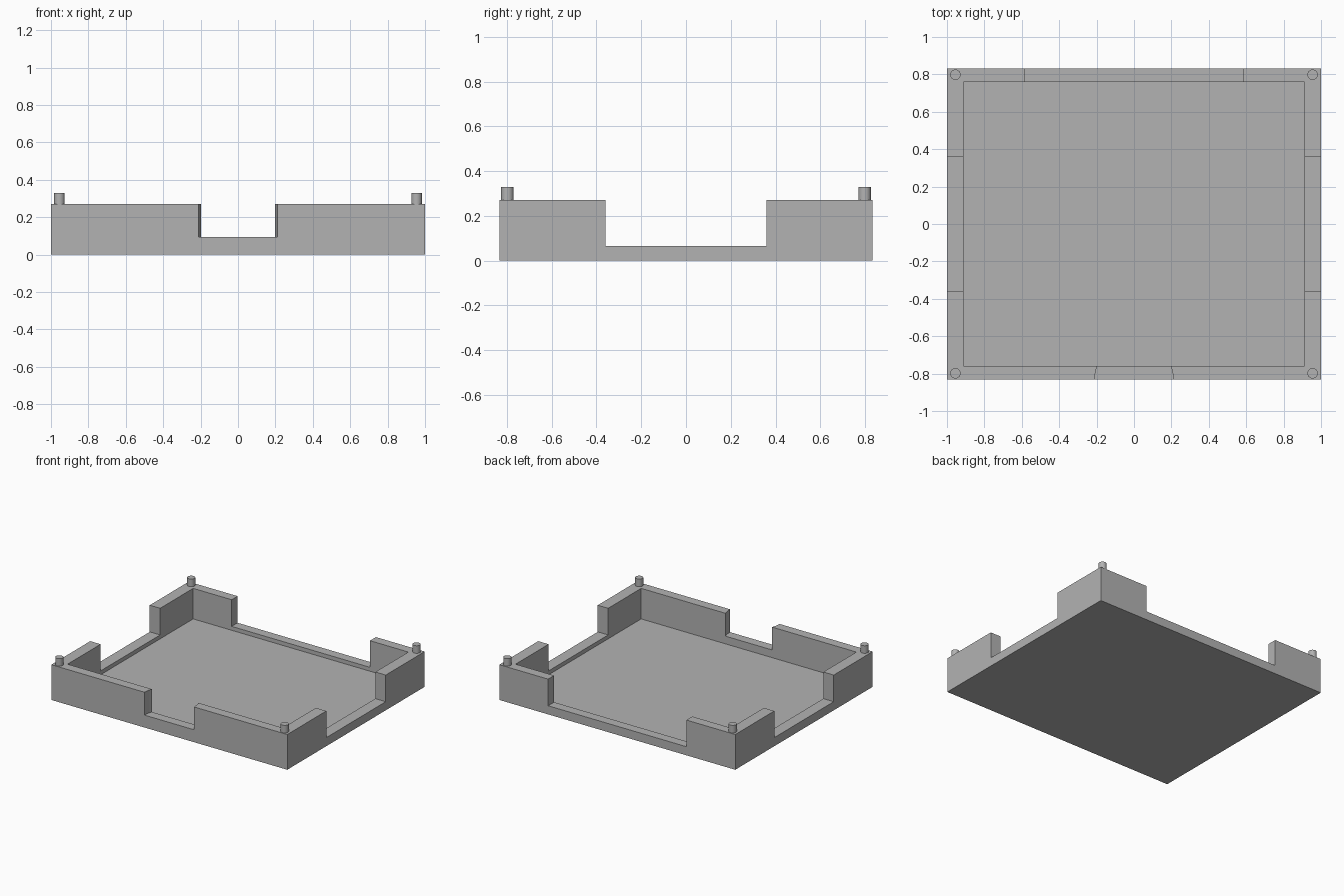
import bpy
import bmesh
from mathutils import Matrix, Vector

if "Cube" in bpy.data.objects:
    bpy.data.objects.remove(bpy.data.objects["Cube"])

W, D = 1.0, 0.832          # outer half sizes
IW, ID = 0.912, 0.76       # inner half sizes
FLOOR, RIM, PEG = 0.036, 0.27, 0.328
LOW, MID = 0.066, 0.095    # notch heights

grey = bpy.data.materials.new("plain grey")
grey.diffuse_color = (0.45, 0.45, 0.45, 1)
grey.use_nodes = True
grey.node_tree.nodes["Principled BSDF"].inputs["Base Color"].default_value = grey.diffuse_color


def finish(name, bm):
    mesh = bpy.data.meshes.new(name)
    bm.to_mesh(mesh)
    bm.free()
    mesh.materials.append(grey)
    obj = bpy.data.objects.new(name, mesh)
    bpy.context.collection.objects.link(obj)
    return obj


def box(name, lo, hi):
    lo, hi = Vector(lo), Vector(hi)
    bm = bmesh.new()
    bmesh.ops.create_cube(bm, size=1, matrix=Matrix.Translation((lo + hi) / 2)
                          @ Matrix.Diagonal((hi - lo).to_4d()))
    return finish(name, bm)


def cylinder(name, x, y, z0, z1, r, sides):
    bm = bmesh.new()
    bmesh.ops.create_cone(bm, cap_ends=True, segments=sides, radius1=r, radius2=r,
                          depth=z1 - z0, matrix=Matrix.Translation((x, y, (z0 + z1) / 2)))
    return finish(name, bm)


def smooth(obj):
    bpy.ops.object.select_all(action='DESELECT')
    obj.select_set(True)
    bpy.context.view_layer.objects.active = obj
    bpy.ops.object.shade_smooth_by_angle()


# Open tray: solid block with the inside and the wall notches cut away
tray = box("tray", (-W, -D, 0), (W, D, RIM))
cutters = [
    box("inside_cutter", (-IW, -ID, FLOOR), (IW, ID, 1)),
    box("side_notch_cutter", (-2, -0.36, LOW), (2, 0.36, 1)),
    box("back_notch_cutter", (-0.586, 0.5, LOW), (0.586, 2, 1)),
    cylinder("front_notch_cutter", 0, -D, MID, 1, 0.21, 64),
]
for cutter in cutters:
    mod = tray.modifiers.new(cutter.name, 'BOOLEAN')
    mod.operation = 'DIFFERENCE'
    mod.solver = 'EXACT'
    mod.object = cutter
bpy.context.view_layer.objects.active = tray
for cutter in cutters:
    bpy.ops.object.modifier_apply(modifier=cutter.name)
    bpy.data.objects.remove(cutter)
smooth(tray)

# Locating pegs on the four corners
for side, x in (("left", -0.955), ("right", 0.955)):
    for end, y in (("front", -0.798), ("back", 0.798)):
        smooth(cylinder(f"{end}_{side}_peg", x, y, RIM - 0.02, PEG, 0.028, 32))
